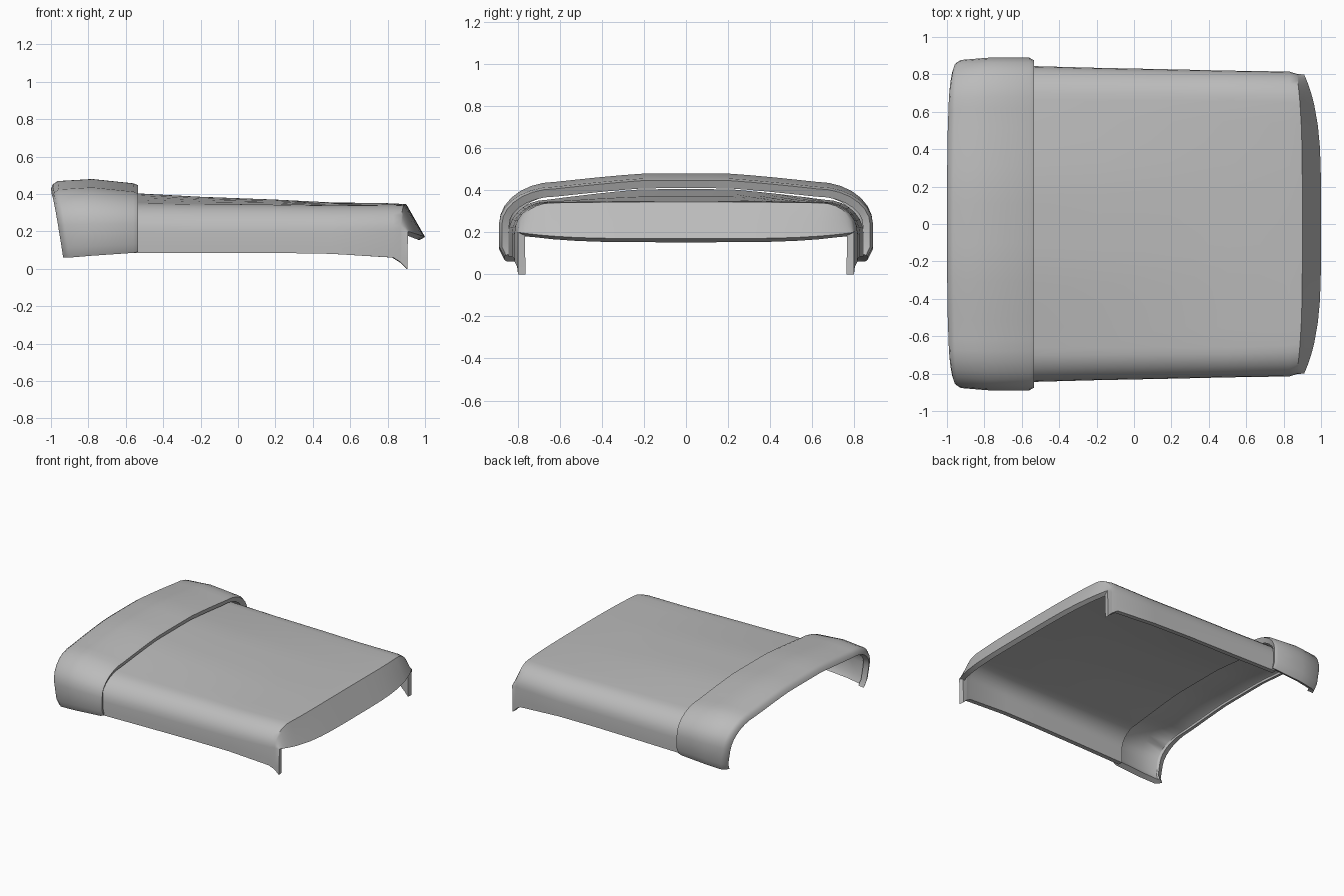
import bpy
import bmesh
from math import sin, cos, pi

cube = bpy.data.objects.get("Cube")
if cube:
    bpy.data.objects.remove(cube, do_unlink=True)

grey = bpy.data.materials.new("plain grey")
grey.use_nodes = True
COLOUR = (0.5, 0.5, 0.5, 1)
grey.diffuse_color = COLOUR
grey.node_tree.nodes["Principled BSDF"].inputs["Base Color"].default_value = COLOUR


def arch(x, width, top, crown, shoulder, side, bottom, tuck=0.0):
    """Half arch from the crown out to the foot: crowned top, rounded corner, wall."""
    pts = []
    for f in (0, 0.17, 0.33, 0.5, 0.66, 0.83):
        pts.append((x, shoulder * f, top - crown * max(0, (f - 0.3) / 0.7) ** 1.2))
    for i in range(8):
        a = pi / 2 * i / 7
        pts.append((x, shoulder + (width - shoulder) * sin(a),
                    side + (top - crown - side) * cos(a)))
    pts.append((x, width, side + (bottom - side) * 0.7))
    pts.append((x, width - tuck, bottom))
    return pts


def shell(name, rows, thickness):
    """Skin the half arches, mirrored across y, and thicken them inward."""
    full = [[(x, -y, z) for x, y, z in reversed(r[1:])] + r for r in rows]
    bm = bmesh.new()
    grid = [[bm.verts.new(p) for p in r] for r in full]
    for a, b in zip(grid, grid[1:]):
        for i in range(len(a) - 1):
            bm.faces.new((a[i], b[i], b[i + 1], a[i + 1]))
    mesh = bpy.data.meshes.new(name)
    bm.to_mesh(mesh)
    bm.free()
    mesh.materials.append(grey)
    obj = bpy.data.objects.new(name, mesh)
    bpy.context.collection.objects.link(obj)
    solid = obj.modifiers.new("thickness", "SOLIDIFY")
    solid.thickness = thickness
    solid.offset = -1
    bpy.ops.object.select_all(action="DESELECT")
    obj.select_set(True)
    bpy.context.view_layer.objects.active = obj
    bpy.ops.object.modifier_apply(modifier=solid.name)
    bpy.ops.object.shade_smooth_by_angle(angle=0.7)
    return obj


# Main panel: gently tapering arches
panel = [
    arch(-0.57, 0.845, 0.405, 0.05, 0.66, 0.19, 0.085),
    arch(-0.2, 0.835, 0.385, 0.037, 0.66, 0.19, 0.085),
    arch(0.2, 0.827, 0.37, 0.025, 0.66, 0.19, 0.085),
    arch(0.5, 0.82, 0.355, 0.015, 0.66, 0.19, 0.08),
    arch(0.83, 0.815, 0.35, 0.007, 0.65, 0.2, 0.06),
]

# Drooping nose: a curved crease, then a lip that sweeps back to the feet
crease = arch(0.9, 0.803, 0.345, 0.005, 0.64, 0.2, 0.0)
bow = [(y / 0.803) ** 4 for x, y, z in crease]
panel.append([(x - 0.03 * b, y, max(z, 0.035)) for (x, y, z), b in zip(crease, bow)])
lip = [(0.91 + 0.09 * (1 - b) if z > 0.1 else 0.905, y * 0.995,
        min(z, 0.17 + 0.03 * b)) for (x, y, z), b in zip(crease, bow)]
for t in (0.12, 0.55, 1):
    panel.append([tuple(p + (q - p) * t for p, q in zip(u, v))
                  for u, v in zip(panel[5], lip)])
shell("cover_panel", panel, 0.035)

# Raised end band, rounded over at the outer rim, which leans outward at the top
rim = []
for x, inset in ((-1.0, 0.05), (-0.99, 0.025), (-0.965, 0.008)):
    row = arch(x, 0.885 - inset, 0.477 - inset, 0.04, 0.62 - inset / 2,
               0.24 - inset / 2, 0.06, 0.025)
    rim.append([(px + 0.055 * (1 - min(1, (z - 0.06) / 0.34)) + 0.012 * (y / 0.885) ** 2,
                 y, z) for px, y, z in row])
band = rim + [
    arch(-0.78, 0.889, 0.48, 0.04, 0.62, 0.24, 0.07, 0.025),
    arch(-0.56, 0.889, 0.457, 0.04, 0.62, 0.24, 0.085, 0.025),
    arch(-0.535, 0.876, 0.447, 0.04, 0.62, 0.235, 0.09, 0.02),
]
shell("end_band", band, 0.04)
